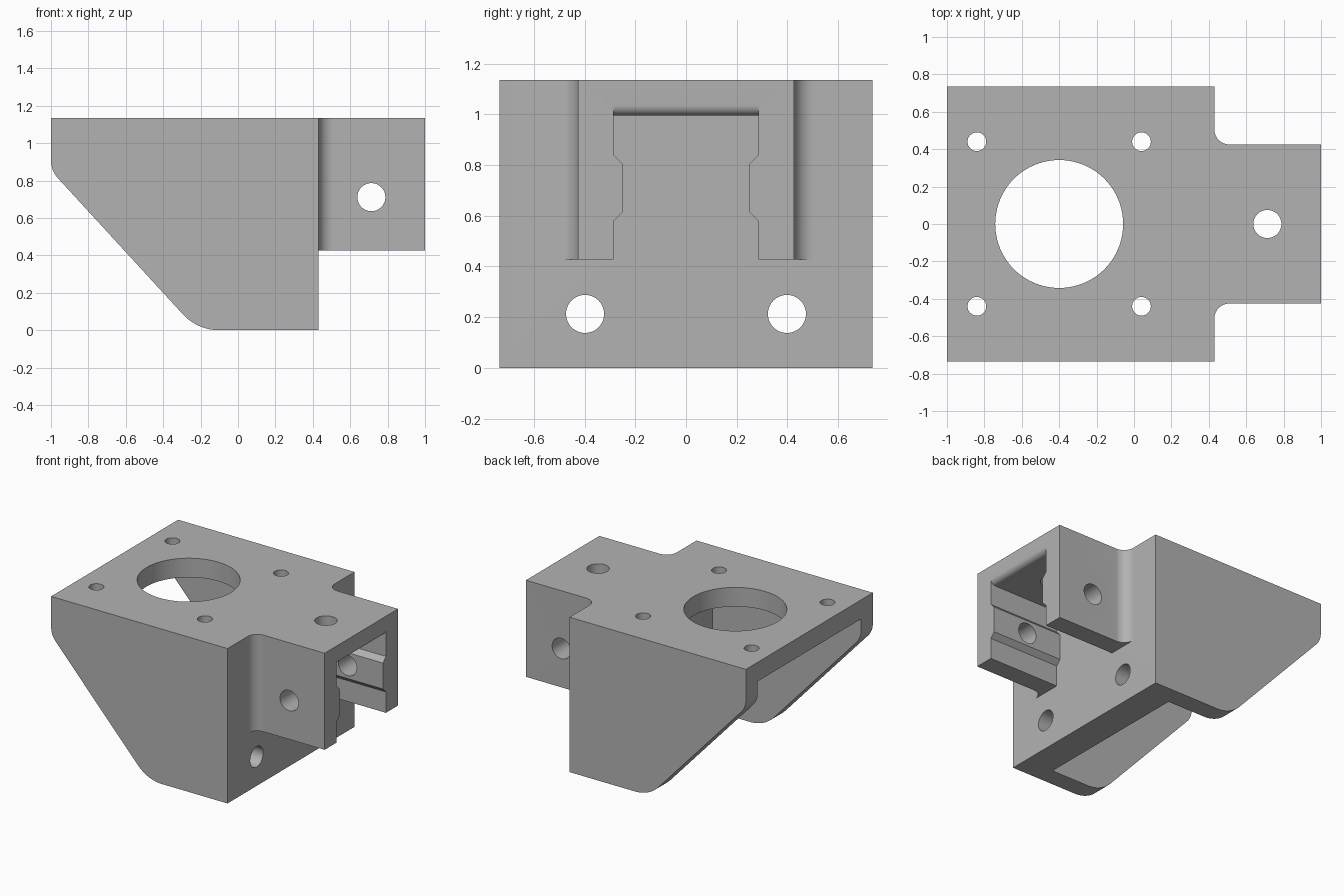
import bpy, bmesh, math
from mathutils import Vector

# Remove only the default cube
cube = bpy.data.objects.get("Cube")
if cube:
    bpy.data.objects.remove(cube, do_unlink=True)

# Single flat colour
grey = bpy.data.materials.new("plain grey")
grey.use_nodes = True
colour = (0.45, 0.45, 0.45, 1)
grey.diffuse_color = colour
grey.node_tree.nodes["Principled BSDF"].inputs["Base Color"].default_value = colour

# Main dimensions
HEIGHT, HALF_WIDTH = 1.135, 0.735
BACK, PLATE = -1.0, 0.43          # body extent in x
ARM_HALF, ARM_BASE = 0.425, 0.427
CEILING, SLOT_HALF = 0.995, 0.285
MOTOR_X = -0.4
BOLT = 0.075


def prism(name, pts, axis, lo, hi):
    """Extrude a 2D outline along an axis."""
    place = {"X": lambda u, v, w: (w, u, v),
             "Y": lambda u, v, w: (u, w, v),
             "Z": lambda u, v, w: (u, v, w)}[axis]
    bm = bmesh.new()
    rings = [[bm.verts.new(place(u, v, w)) for u, v in pts] for w in (lo, hi)]
    for ring in rings:
        bm.faces.new(ring)
    n = len(pts)
    for i in range(n):
        j = (i + 1) % n
        bm.faces.new((rings[0][i], rings[0][j], rings[1][j], rings[1][i]))
    bmesh.ops.recalc_face_normals(bm, faces=bm.faces)
    mesh = bpy.data.meshes.new(name)
    bm.to_mesh(mesh)
    bm.free()
    mesh.materials.append(grey)
    obj = bpy.data.objects.new(name, mesh)
    bpy.context.collection.objects.link(obj)
    return obj


def arc(cx, cy, r, start, end, steps):
    angles = [math.radians(start + (end - start) * i / steps) for i in range(steps + 1)]
    return [(cx + r * math.cos(a), cy + r * math.sin(a)) for a in angles]


def rounded(before, corner, after, length, steps=10):
    """Circular fillet of a corner, given its tangent length."""
    c = Vector(corner)
    d1 = (Vector(before) - c).normalized()
    d2 = (Vector(after) - c).normalized()
    half = d1.angle(d2) / 2
    r = length * math.tan(half)
    centre = c + (d1 + d2).normalized() * (length / math.cos(half))
    a, b = c + d1 * length - centre, c + d2 * length - centre
    return [tuple(centre + a.slerp(b, i / steps).normalized() * r) for i in range(steps + 1)]


def box(name, x, y, z):
    return prism(name, [(x[0], y[0]), (x[1], y[0]), (x[1], y[1]), (x[0], y[1])], "Z", *z)


def hole(target, axis, u, v, r, lo, hi, sides=48):
    combine(target, prism("hole_cutter", arc(u, v, r, 0, 360, sides)[:-1], axis, lo, hi))


def combine(target, tool, operation="DIFFERENCE"):
    """Apply a boolean and discard the tool."""
    tool.hide_render = True
    mod = target.modifiers.new("cut", "BOOLEAN")
    mod.object, mod.operation, mod.solver = tool, operation, "EXACT"
    bpy.context.view_layer.objects.active = target
    bpy.ops.object.modifier_apply(modifier=mod.name)
    bpy.data.objects.remove(tool, do_unlink=True)


# Body with slanted, rounded side profile
top_back, slant_top = (BACK, HEIGHT), (BACK, 0.853)
slant_foot, foot = (-0.217, 0), (PLATE, 0)
side = [top_back]
side += rounded(top_back, slant_top, slant_foot, 0.055)
side += rounded(slant_top, slant_foot, foot, 0.115, 14)
side += [foot, (PLATE, HEIGHT)]
bracket = prism("motor_bracket", side, "Y", -HALF_WIDTH, HALF_WIDTH)

# Motor pocket, open below and at the back
combine(bracket, box("pocket_cutter", (-1.2, 0.203), (-0.598, 0.598), (-0.2, CEILING)))

# Clamp arm with filleted roots
fillet = 0.08
half_arm = [(0.33, ARM_HALF + fillet)]
half_arm += arc(PLATE + fillet, ARM_HALF + fillet, fillet, 180, 270, 12)
half_arm += [(1, ARM_HALF)]
arm = prism("clamp_arm", half_arm + [(x, -y) for x, y in reversed(half_arm)],
            "Z", ARM_BASE, HEIGHT)

# Ridged channel through the arm
half_slot = [(SLOT_HALF, 0.3), (SLOT_HALF, 0.58), (0.25, 0.615),
             (0.25, 0.805), (SLOT_HALF, 0.84), (SLOT_HALF, CEILING)]
slot = half_slot + [(-y, z) for y, z in reversed(half_slot)]
combine(arm, prism("channel_cutter", slot, "X", 0.2, 1.2))

# Rounded lip over the channel mouth
lip = 0.04
lip_profile = arc(1 - lip, CEILING + lip, lip, 270, 360, 8)
lip_profile += [(1.1, CEILING + lip), (1.1, 0.92), (1 - lip, 0.92)]
combine(arm, prism("lip_cutter", lip_profile, "Y", -SLOT_HALF, SLOT_HALF))
combine(bracket, arm, "UNION")

# Motor boss and screw holes
hole(bracket, "Z", MOTOR_X, 0, 0.342, 0.9, 1.3, 80)
for sx in (-1, 1):
    for sy in (-1, 1):
        hole(bracket, "Z", MOTOR_X + sx * 0.44, sy * 0.44, 0.05, 0.9, 1.3, 32)

# Arm bolts from the top and through both sides
hole(bracket, "Z", 0.713, 0, BOLT, 0.9, 1.3)
hole(bracket, "Y", 0.713, 0.711, BOLT, -0.6, 0.6)

# End plate bolts
for s in (-1, 1):
    hole(bracket, "X", s * 0.398, 0.213, BOLT, 0.1, 0.6)

# Smooth curved walls, keep edges sharp
bpy.ops.object.select_all(action="DESELECT")
bracket.select_set(True)
bpy.context.view_layer.objects.active = bracket
bpy.ops.object.shade_smooth_by_angle(angle=math.radians(25))
